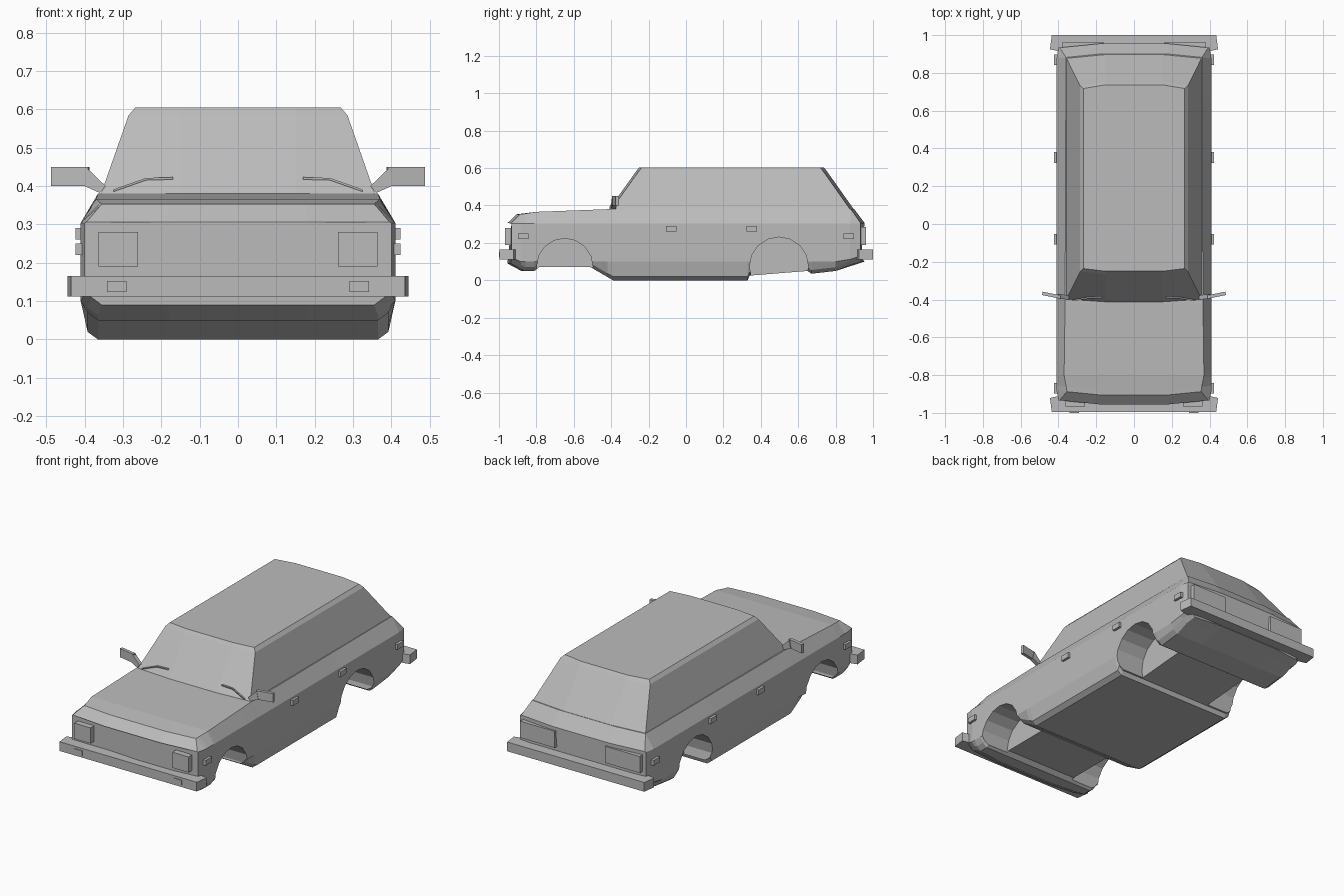
import bpy, bmesh, math
from mathutils import Vector, Matrix

old = bpy.data.objects.get("Cube")
if old:
    bpy.data.objects.remove(old, do_unlink=True)

paint = bpy.data.materials.new("plain grey")
paint.use_nodes = True
paint.diffuse_color = (0.5, 0.5, 0.5, 1)
paint.node_tree.nodes["Principled BSDF"].inputs["Base Color"].default_value = (0.5, 0.5, 0.5, 1)


def finish(name, bm):
    bmesh.ops.recalc_face_normals(bm, faces=bm.faces)
    mesh = bpy.data.meshes.new(name)
    bm.to_mesh(mesh)
    bm.free()
    mesh.materials.append(paint)
    obj = bpy.data.objects.new(name, mesh)
    bpy.context.collection.objects.link(obj)
    return obj


def loft(name, rings, bend=None):
    """Closed skin through rings of points, capped at both ends."""
    bm = bmesh.new()
    rows = [[bm.verts.new(bend(Vector(p)) if bend else p) for p in ring] for ring in rings]
    for a, b in zip(rows, rows[1:]):
        for i in range(len(a)):
            j = (i + 1) % len(a)
            bm.faces.new((a[i], a[j], b[j], b[i]))
    bm.faces.new(rows[0])
    bm.faces.new(rows[-1])
    return finish(name, bm)


def box(name, lo, hi, turn=0):
    lo, hi = Vector(lo), Vector(hi)
    bm = bmesh.new()
    bmesh.ops.create_cube(bm, size=1, matrix=Matrix.Translation((lo + hi) / 2)
                          @ Matrix.Rotation(turn, 4, "Z") @ Matrix.Diagonal((*(hi - lo), 1)))
    return finish(name, bm)


def pair(name, lo, hi, turn=0):
    """A box on the left and its mirror on the right."""
    box("left_" + name, lo, hi, turn)
    box("right_" + name, (-hi[0], lo[1], lo[2]), (-lo[0], hi[1], hi[2]), -turn)


def along(profile, y):
    for a, b in zip(profile, profile[1:]):
        if y <= b[0]:
            t = (y - a[0]) / (b[0] - a[0])
            return [u + (v - u) * t for u, v in zip(a[1:], b[1:])]


def bow(p):
    # the nose and tail curve back slightly towards the corners
    if abs(p.y) > 0.84:
        p.y -= math.copysign(0.1 * max(0, abs(p.x) - 0.18), p.y)
    return p


# Lower body: underside height, then top half width and top height, along y
under = [(-.955, .09), (-.88, .05), (-.81, .05), (-.785, .07), (-.51, .07), (-.39, 0), (.33, 0),
         (.34, .025), (.65, .05), (.67, .035), (.8, .05), (.955, .1)]
top = [(-.955, .395, .306), (-.905, .355, .353), (-.8, .37, .366), (-.42, .365, .38),
       (.9, .36, .38), (.955, .393, .306)]
rings = []
for y in sorted({s[0] for s in under + top}):
    zb, = along(under, y)
    ws, zt = along(top, y)
    w = .40 if abs(y) > .95 else .41
    side = [(.18, zb), (w - .045, zb), (w - .018, zb + .02), (w, max(.1, zb + .03)),
            (w, .304), (ws, zt), (.18, zt)]
    full = side + [(-x, z) for x, z in reversed(side)]
    rings.append([(x, y, z) for x, z in full])
body = loft("body", rings, bow)

# Wheel wells cut from the body
for y, r in ((-.648, .15), (.497, .157)):
    for s in (-1, 1):
        bm = bmesh.new()
        bmesh.ops.create_cone(bm, cap_ends=True, segments=16, radius1=r, radius2=r, depth=.3,
                              matrix=Matrix.Translation((s * .38, y, .074))
                              @ Matrix.Rotation(math.pi / 2, 4, "Y"))
        cutter = finish("wheel_well_cutter", bm)
        cutter.hide_render = True
        mod = body.modifiers.new("wheel_well", "BOOLEAN")
        mod.operation, mod.solver, mod.object = "DIFFERENCE", "EXACT", cutter
        bpy.context.view_layer.objects.active = body
        bpy.ops.object.modifier_apply(modifier=mod.name)
        bpy.data.objects.remove(cutter, do_unlink=True)

# Cabin: half width, front y, rear y and height of each level
rings = []
for w, f, r, z in ((.388, -.40, .93, .32), (.357, -.412, .897, .38),
                   (.285, -.265, .752, .585), (.268, -.25, .737, .604)):
    half = [(.15, f), (w, f + .014), (w, r - .02), (.15, r)]
    full = half + [(-x, y) for x, y in reversed(half)]
    rings.append([(x, y, z) for x, y in full])
loft("cabin", rings)

# Bumpers with wrapped ends
for name, s in (("front_bumper", -1), ("rear_bumper", 1)):
    outline = [(.435, 1), (.445, .925), (.40, .915), (-.40, .915), (-.445, .925), (-.435, 1)]
    loft(name, [[(x, s * (y - (.004 if s < 0 else 0)), z) for x, y in outline]
                for z in (.112, .165)])

# Lamps
pair("headlamp", (.26, -.967, .19), (.363, -.92, .28))
pair("bumper_lamp", (.29, -1, .124), (.342, -.98, .152))
pair("tail_lamp", (.16, .92, .19), (.38, .962, .285))

# Side markers and door handles
for name, y, z in (("front_marker", -.87, .235), ("rear_marker", .87, .235),
                   ("front_handle", -.08, .276), ("rear_handle", .352, .276)):
    pair(name, (.39, y - .028, z - .015), (.424, y + .028, z + .015))

# Door mirrors on short tapered arms
pair("mirror", (.388, -.386, .40), (.486, -.368, .45), .2)
for name, s in (("left_mirror_arm", 1), ("right_mirror_arm", -1)):
    outline = [(.345, .40), (.36, .382), (.405, .402), (.395, .448)]
    loft(name, [[(s * x, y + .1 * (x - .35), z) for x, z in outline] for y in (-.40, -.376)])

# Wipers resting on the foot of the windscreen
for name, s in (("left_wiper", 1), ("right_wiper", -1)):
    path = [(.17, -.388, .42), (.24, -.39, .418), (.325, -.405, .388)]
    loft(name, [[(s * x, y - .004, z - .003), (s * x, y + .004, z - .003),
                 (s * x, y + .004, z + .003), (s * x, y - .004, z + .003)] for x, y, z in path])
